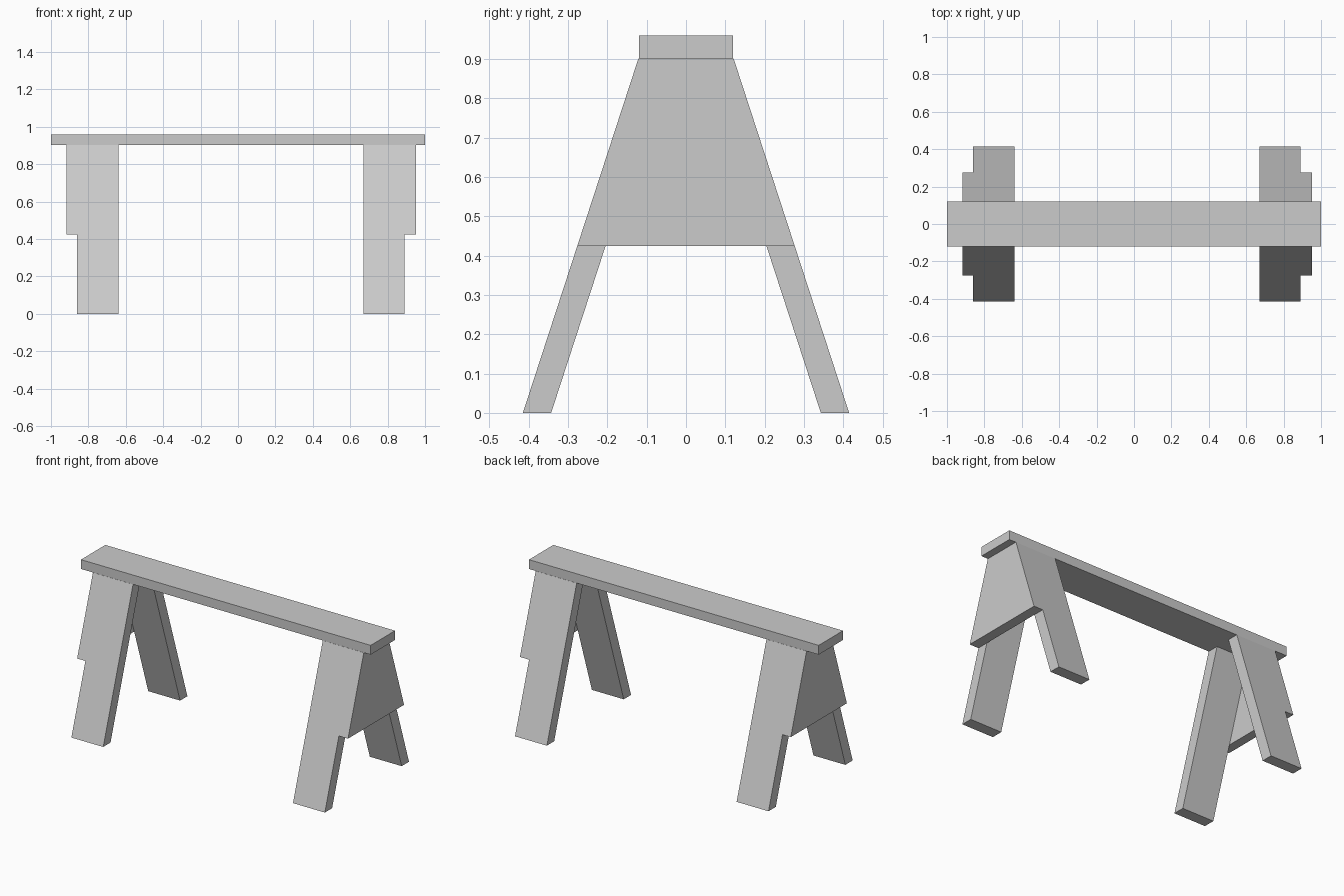
import bpy
import bmesh
from mathutils import Vector

cube = bpy.data.objects.get("Cube")
if cube:
    bpy.data.objects.remove(cube)

# Single plain grey finish
grey = bpy.data.materials.new("plain_grey")
grey.use_nodes = True
colour = (0.6, 0.6, 0.6, 1)
grey.diffuse_color = colour
grey.node_tree.nodes["Principled BSDF"].inputs["Base Color"].default_value = colour

FOOT, SLOPE, THICK = 0.415, 0.326, 0.072
PLANK_LOW, PLANK_HIGH, GUSSET_LOW = 0.902, 0.96, 0.425


def outer(z):
    """Half width of the splayed legs at height z."""
    return FOOT - SLOPE * z


def board(name, profile, x0, x1):
    """Extrude a (y, z) profile along x."""
    bm = bmesh.new()
    face = bm.faces.new([bm.verts.new((x0, y, z)) for y, z in profile])
    grown = bmesh.ops.extrude_face_region(bm, geom=[face])["geom"]
    verts = [v for v in grown if isinstance(v, bmesh.types.BMVert)]
    bmesh.ops.translate(bm, verts=verts, vec=Vector((x1 - x0, 0, 0)))
    bmesh.ops.recalc_face_normals(bm, faces=bm.faces)
    mesh = bpy.data.meshes.new(name)
    bm.to_mesh(mesh)
    bm.free()
    mesh.materials.append(grey)
    obj = bpy.data.objects.new(name, mesh)
    bpy.context.collection.objects.link(obj)
    return obj


# Top plank
board("top_plank", [(-0.12, PLANK_LOW), (0.12, PLANK_LOW),
                    (0.12, PLANK_HIGH), (-0.12, PLANK_HIGH)], -1, 1)

# Each end: two splayed legs and a tapered gusset on the outer side
ends = {"right": (-0.64, -0.86, -0.917), "left": (0.67, 0.89, 0.953)}
for side, (inner_x, outer_x, gusset_x) in ends.items():
    for where, s in (("front", -1), ("back", 1)):
        board(f"{where}_{side}_leg",
              [(s * FOOT, 0), (s * outer(PLANK_LOW), PLANK_LOW),
               (s * (outer(PLANK_LOW) - THICK), PLANK_LOW),
               (s * (FOOT - THICK), 0)], inner_x, outer_x)
    low, high = outer(GUSSET_LOW), outer(PLANK_LOW)
    board(f"{side}_gusset",
          [(-low, GUSSET_LOW), (low, GUSSET_LOW),
           (high, PLANK_LOW), (-high, PLANK_LOW)], outer_x, gusset_x)
